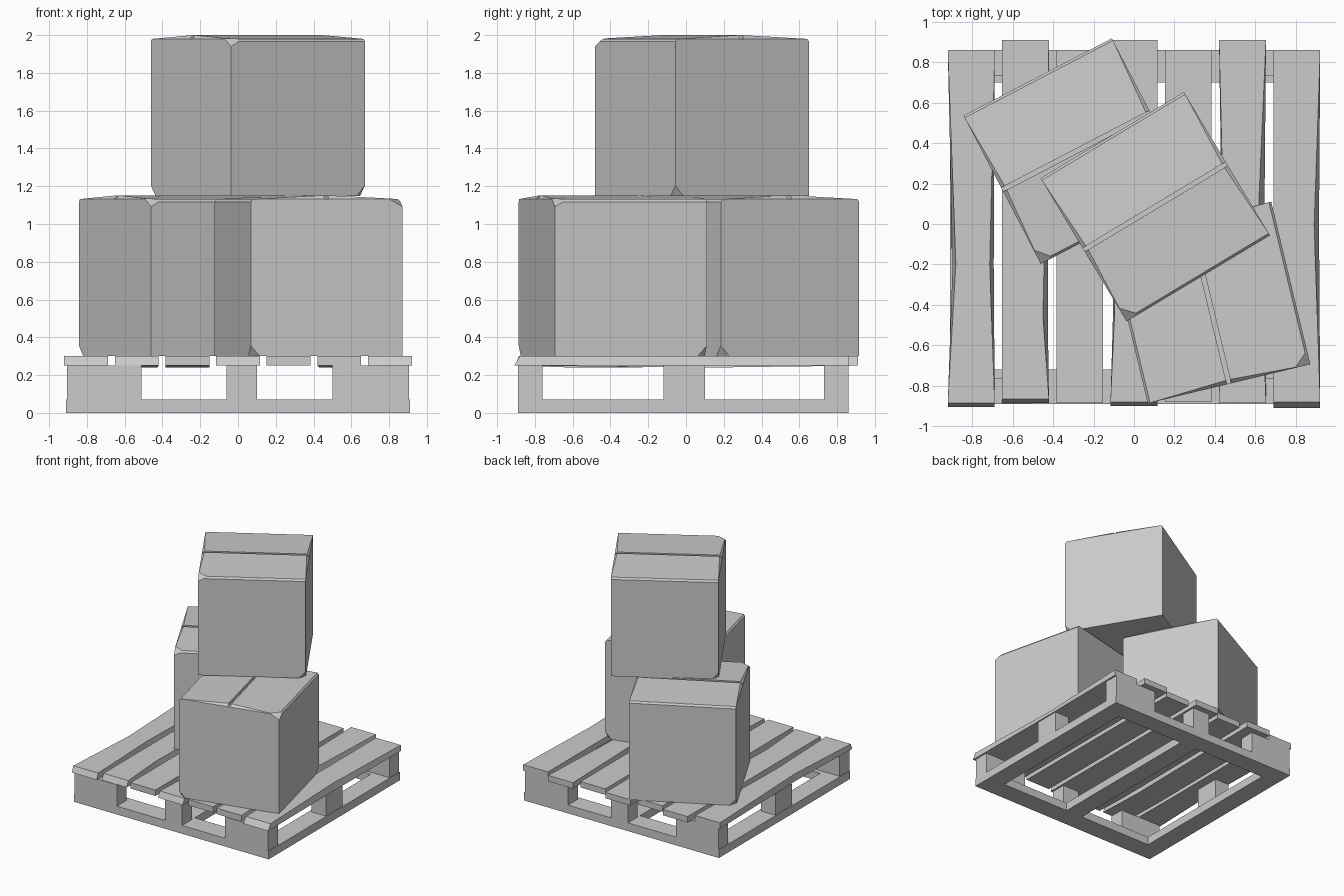
import bpy, bmesh
from math import radians
from mathutils import Vector, Matrix

if "Cube" in bpy.data.objects:
    bpy.data.objects.remove(bpy.data.objects["Cube"])


def finish(bm, name, matrix=None):
    bmesh.ops.recalc_face_normals(bm, faces=bm.faces)
    if matrix:
        bm.transform(matrix)
    me = bpy.data.meshes.new(name)
    bm.to_mesh(me)
    bm.free()
    ob = bpy.data.objects.new(name, me)
    bpy.context.collection.objects.link(ob)
    return ob


def loft(bm, rings):
    """Skin equal-sized closed rings and cap both ends."""
    rows = [[bm.verts.new(p) for p in r] for r in rings]
    n = len(rows[0])
    for a, b in zip(rows, rows[1:]):
        for i in range(n):
            j = (i + 1) % n
            bm.faces.new((a[i], a[j], b[j], b[i]))
    bm.faces.new(rows[0])
    bm.faces.new(rows[-1])


def block(name, x0, x1, y0, y1, z0, z1):
    bm = bmesh.new()
    loft(bm, [[(x0, y0, z), (x1, y0, z), (x1, y1, z), (x0, y1, z)] for z in (z0, z1)])
    return finish(bm, name)


def chop(bm, point, normal):
    """Slice a dented corner off and close the cut."""
    cut = bmesh.ops.bisect_plane(bm, geom=bm.verts[:] + bm.edges[:] + bm.faces[:],
                                 plane_co=point, plane_no=normal, clear_outer=True)
    edges = [e for e in cut['geom_cut'] if isinstance(e, bmesh.types.BMEdge)]
    bmesh.ops.holes_fill(bm, edges=edges, sides=0)


# Pallet base: perimeter boards plus centre runner
Z1, Z2, Z3 = 0.07, 0.25, 0.30
block("base_board_front", -0.91, 0.91, -0.89, -0.72, 0, Z1)
block("base_board_back", -0.91, 0.91, 0.70, 0.86, 0, Z1)
block("base_board_left", -0.91, -0.75, -0.72, 0.70, 0, Z1)
block("base_board_right", 0.75, 0.91, -0.72, 0.70, 0, Z1)
block("base_board_centre", -0.06, 0.10, -0.72, 0.70, 0, Z1)

# Spacer blocks
for side, y0, y1 in (("front", -0.89, -0.76), ("back", 0.73, 0.86)):
    for part, x0, x1 in (("left", -0.905, -0.51), ("centre", -0.06, 0.10), ("right", 0.50, 0.905)):
        block(f"spacer_{side}_{part}", x0, x1, y0, y1, Z1, Z2)
for part, x0, x1 in (("left", -0.905, -0.77), ("right", 0.77, 0.905)):
    block(f"spacer_middle_{part}", x0, x1, -0.12, 0.10, Z1, Z2)

# Worn deck slats: front end, front overhang, back end, worn spot y, left and right wear, sag
slats = [(-0.885, 0.02, 0.86, -0.20, 0.04, 0.025, 0.00),
         (-0.865, 0.02, 0.91, -0.45, 0.00, 0.03, 0.01),
         (-0.885, 0.00, 0.86, -0.60, 0.00, 0.00, 0.01),
         (-0.88, 0.02, 0.91, -0.45, 0.02, 0.00, 0.00),
         (-0.88, 0.00, 0.86, 0.30, 0.00, 0.00, 0.00),
         (-0.885, 0.00, 0.91, 0.12, 0.02, 0.035, 0.01),
         (-0.88, 0.03, 0.86, 0.00, 0.00, 0.03, 0.00)]
for i, (yf, over, yb, ym, wl, wr, sag) in enumerate(slats):
    x0 = -0.92 + i * 0.268
    x1 = x0 + 0.232
    bm = bmesh.new()
    loft(bm, [
        [(x0, yf - over, Z2), (x1, yf - over, Z2), (x1, yf, Z3), (x0, yf, Z3)],
        [(x0 + wl * .6, ym, Z2 - sag), (x1 - wr * .2, ym, Z2 - sag),
         (x1 - wr, ym, Z3), (x0 + wl, ym, Z3)],
        [(x0, yb, Z2), (x1, yb, Z2), (x1, yb, Z3), (x0, yb, Z3)]])
    finish(bm, f"deck_slat_{i + 1}")


# Cardboard boxes: gently ridged lid with a taped seam groove, dented corners
def carton(name, x, y, z, angle):
    h, edge, top, g = 0.413, 0.832, 0.852, 0.011
    half = [(h, 0), (h, edge - 0.015), (h - 0.012, edge), (g, top), (g, top - 0.02)]
    profile = half + [(-v, w) for v, w in reversed(half)]
    bm = bmesh.new()
    loft(bm, [[(u, v, w) for v, w in profile] for u in (-h, h)])
    for su, sv in ((-1, 1), (1, -1)):
        chop(bm, Vector((su * (h - 0.05), sv * h, 0)), Vector((su, sv, -0.9)))
    chop(bm, Vector((-h, -h, edge - 0.04)), Vector((-0.5, -0.5, 0.9)).normalized())
    # lid edges eased down at the two open ends
    for su in (-1, 1):
        chop(bm, Vector((su * h, 0, edge)), Vector((su * 0.7, 0, 0.7)))
    finish(bm, name, Matrix.Translation((x, y, z)) @ Matrix.Rotation(radians(angle), 4, 'Z'))


carton("box_back_left", -0.285, 0.36, 0.30, 27.5)
carton("box_front_right", 0.373, -0.388, 0.30, 103.5)
carton("box_top", 0.105, 0.085, 1.148, 31.0)
